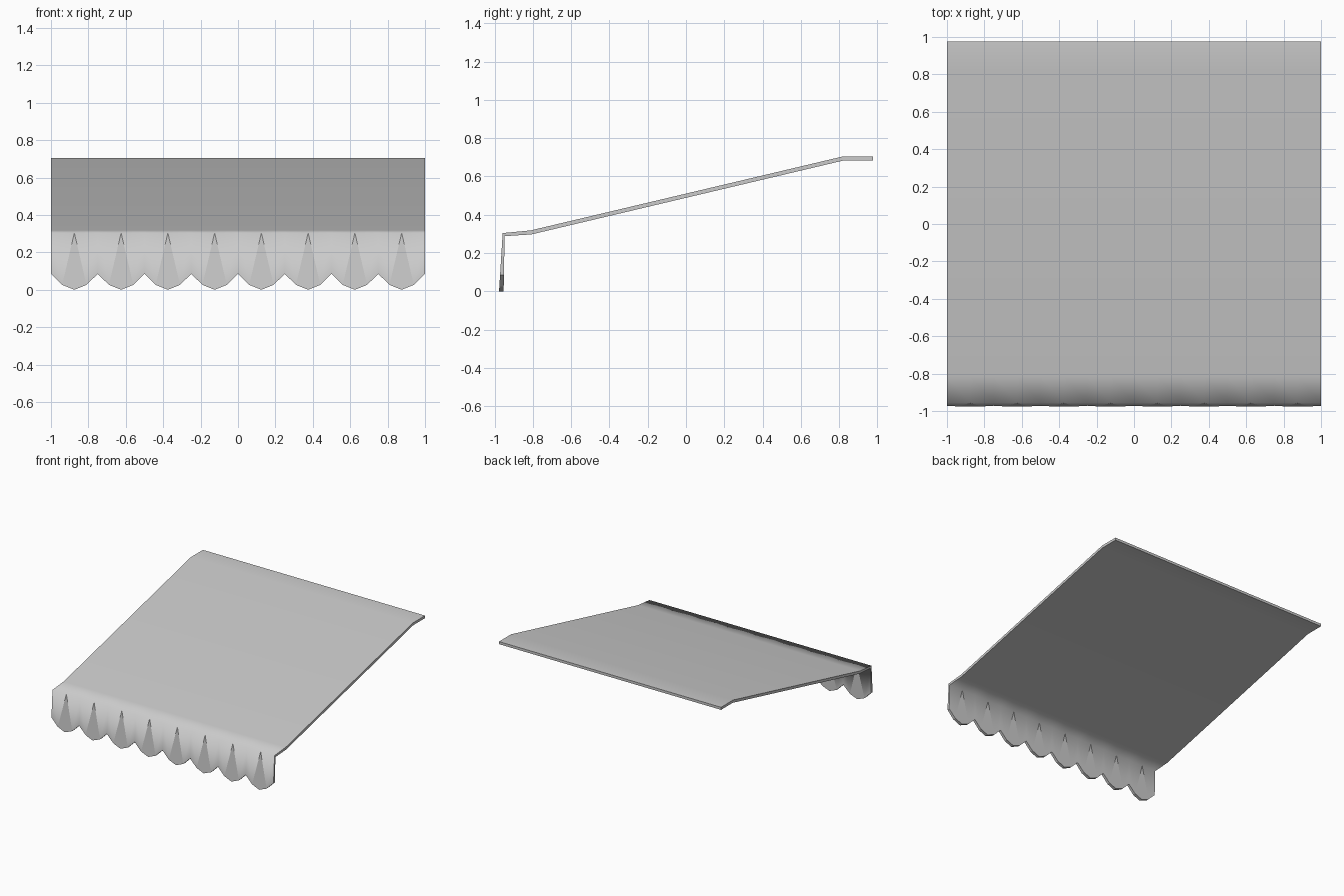
import bpy, bmesh

if "Cube" in bpy.data.objects:
    bpy.data.objects.remove(bpy.data.objects["Cube"])

SCALLOPS = 8
W = 2.0 / SCALLOPS
# Canopy profiles (y, z) from the wall edge to the front fold, then the valance hem y
TOP = [(0.977, 0.705), (0.822, 0.705), (-0.812, 0.318), (-0.958, 0.304)]
UNDER = [(0.977, 0.684), (0.826, 0.684), (-0.808, 0.297), (-0.948, 0.288)]
TOP_HEM, UNDER_HEM = -0.977, -0.953
# Hem of one scallop: (fraction of width, z)
HEM = [(0, 0.085), (0.24, 0.026), (0.5, 0.0), (0.76, 0.026), (1, 0.085)]

bm = bmesh.new()


def skin(profile, hem_y, flip):
    """One cloth surface: canopy strips plus a fan of triangles per scallop."""
    n = SCALLOPS * 2
    rows = [[bm.verts.new((-1 + i * W / 2, y, z)) for i in range(n + 1)] for y, z in profile]
    fold_y, fold_z = profile[-1]
    hem = []
    for s in range(SCALLOPS):
        for f, z in HEM[(1 if s else 0):]:
            y = hem_y + (fold_y - hem_y) * z / fold_z
            hem.append(bm.verts.new((-1 + (s + f) * W, y, z)))
    creases = []

    def face(*vs):
        f = bm.faces.new(vs[::-1] if flip else vs)
        f.smooth = True

    # Canopy
    for a, b in zip(rows, rows[1:]):
        for i in range(n):
            face(a[i], b[i], b[i + 1], a[i + 1])
    # Scalloped valance
    for s in range(SCALLOPS):
        l, c, r = rows[-1][2 * s:2 * s + 3]
        h = hem[4 * s:4 * s + 5]
        face(l, h[0], h[1])
        face(l, h[1], c)
        face(c, h[1], h[2])
        face(c, h[2], h[3])
        face(c, h[3], r)
        face(r, h[3], h[4])
        creases += [(c, h[1]), (c, h[3])]
    for a, b in creases:
        bm.edges.get((a, b)).smooth = False
    # Outline loop around the cloth
    return ([r[0] for r in rows] + hem + [r[-1] for r in reversed(rows)]
            + rows[0][-2:0:-1])


outer = skin(TOP, TOP_HEM, False)
inner = skin(UNDER, UNDER_HEM, True)

# Thin cut edge joining both surfaces
for i in range(len(outer)):
    j = (i + 1) % len(outer)
    f = bm.faces.new((outer[j], outer[i], inner[i], inner[j]))
    for pair in ((outer[i], outer[j]), (inner[i], inner[j])):
        bm.edges.get(pair).smooth = False
bmesh.ops.recalc_face_normals(bm, faces=bm.faces)

mesh = bpy.data.meshes.new("awning_canopy")
bm.to_mesh(mesh)
bm.free()
bpy.context.collection.objects.link(bpy.data.objects.new("awning_canopy", mesh))
